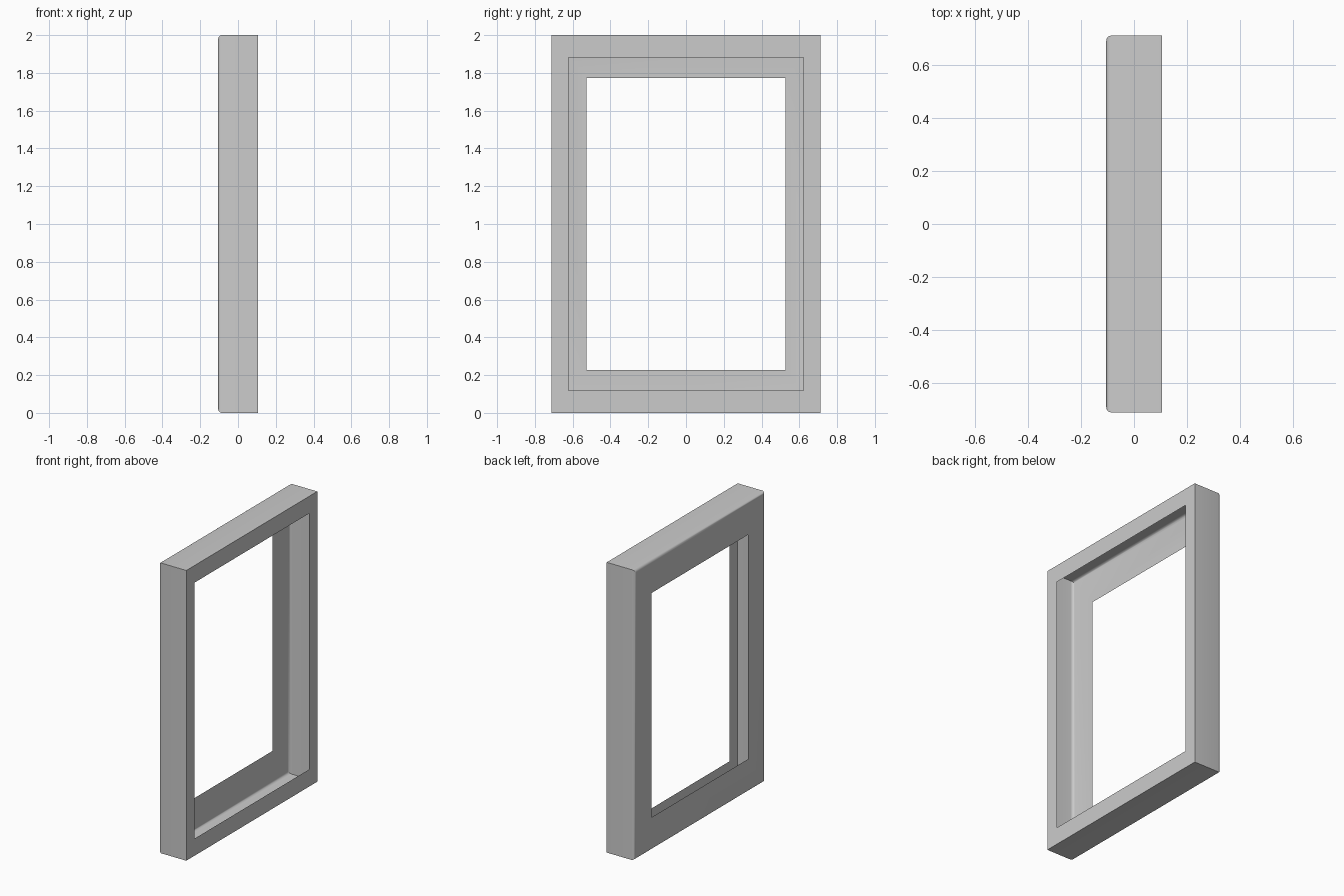
import bpy
import bmesh
import math

cube = bpy.data.objects.get("Cube")
if cube:
    bpy.data.objects.remove(cube, do_unlink=True)

# Overall half sizes of the frame
HALF_X, HALF_Y, HALF_Z = 0.105, 0.713, 1.0
ROUND = 0.02
SEGMENTS = 4

# Plain grey finish
grey = bpy.data.materials.new("plain_grey")
grey.use_nodes = True
colour = (0.6, 0.6, 0.6, 1)
grey.diffuse_color = colour
grey.node_tree.nodes["Principled BSDF"].inputs["Base Color"].default_value = colour

# Open channel section: (x, inset in y, inset in z), from the right rim
# over the outer wall and rounded edge to the wider left face
profile = [(HALF_X, 0.092, 0.118), (HALF_X, 0, 0)]
for i in range(SEGMENTS + 1):
    a = math.pi / 2 * i / SEGMENTS
    inset = ROUND * (1 - math.cos(a))
    profile.append((-HALF_X + ROUND * (1 - math.sin(a)), inset, inset))
profile.append((-HALF_X, 0.186, 0.227))

# Sweep the section round the rectangle with mitred corners
bm = bmesh.new()
rings = []
for x, inset_y, inset_z in profile:
    y, z = HALF_Y - inset_y, HALF_Z - inset_z
    rings.append([bm.verts.new((x, sy * y, HALF_Z + sz * z))
                  for sy, sz in ((-1, -1), (1, -1), (1, 1), (-1, 1))])
for a, b in zip(rings, rings[1:]):
    for i in range(4):
        j = (i + 1) % 4
        bm.faces.new((a[i], b[i], b[j], a[j]))

# Point the thin shell's faces outward
bm.normal_update()
if max(bm.faces, key=lambda f: f.calc_center_median().x).normal.x < 0:
    bmesh.ops.reverse_faces(bm, faces=bm.faces[:])

mesh = bpy.data.meshes.new("window_frame")
bm.to_mesh(mesh)
bm.free()
mesh.materials.append(grey)
frame = bpy.data.objects.new("window_frame", mesh)
bpy.context.collection.objects.link(frame)

bpy.ops.object.select_all(action="DESELECT")
frame.select_set(True)
bpy.context.view_layer.objects.active = frame
bpy.ops.object.shade_smooth_by_angle(angle=math.radians(30))
